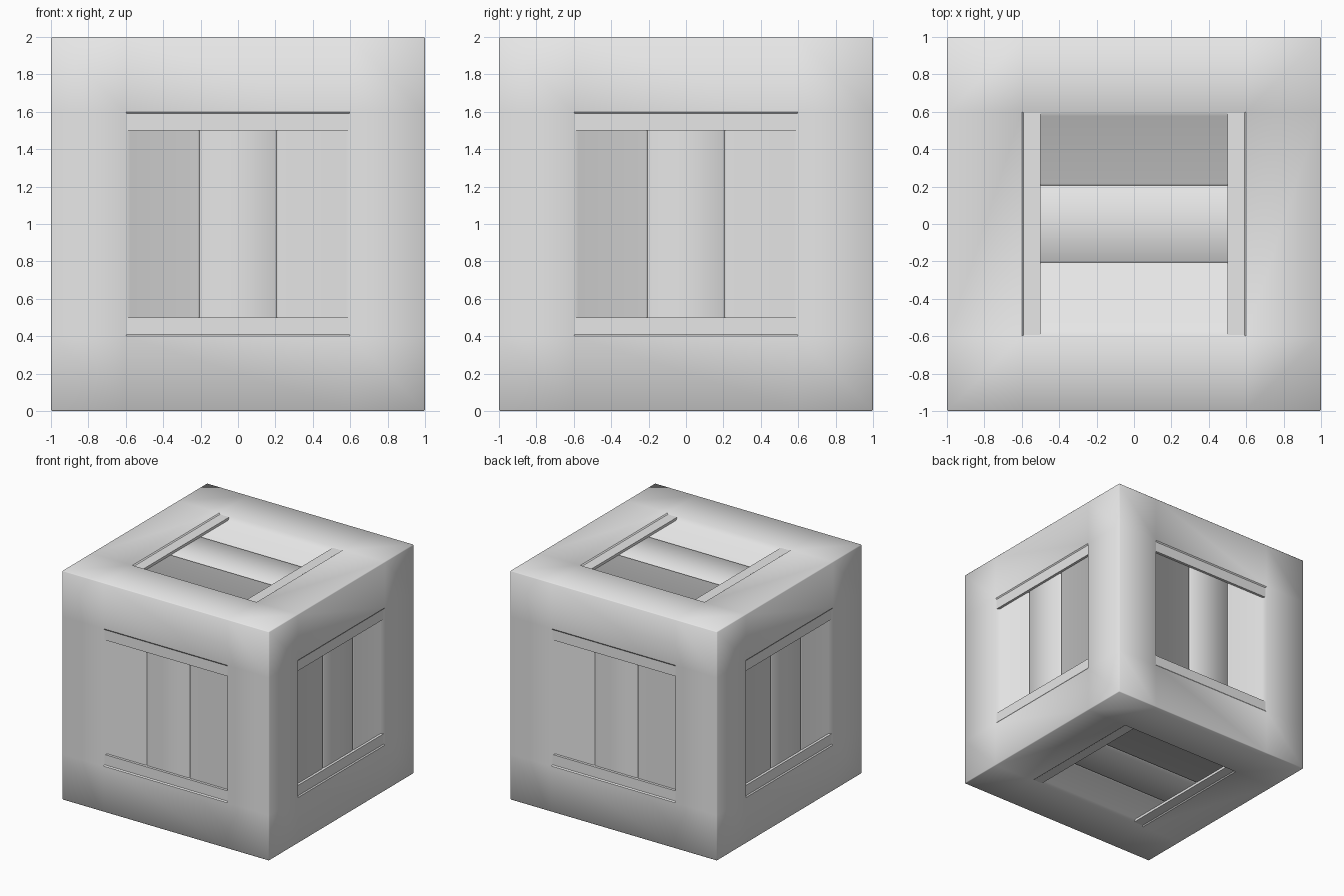
import bpy, bmesh, math
from mathutils import Matrix, Vector

if "Cube" in bpy.data.objects:
    bpy.data.objects.remove(bpy.data.objects["Cube"], do_unlink=True)

OPEN = 0.6       # half size of each recessed opening
DEPTH = 0.03     # depth of the planks
RAIL = 0.5       # inner edge of the end rails
RAIL_DEPTH = 0.008
SEAM = 0.207     # plank seam position
GROOVE = 0.009   # half width and depth of a seam

grey = bpy.data.materials.new("plain_grey")
grey.use_nodes = True
grey.diffuse_color = (0.8, 0.8, 0.8, 1)
grey.node_tree.nodes["Principled BSDF"].inputs["Base Color"].default_value = (0.8, 0.8, 0.8, 1)

X, Y, Z = Vector((1, 0, 0)), Vector((0, 1, 0)), Vector((0, 0, 1))
# Each side: across the planks, along the planks, outward
SIDES = {
    "front": (X, Z, -Y), "back": (X, Z, Y),
    "left": (Y, Z, X), "right": (Y, Z, -X),
    "top": (Y, X, Z), "bottom": (Y, X, -Z),
}


def finish(name, bm):
    bmesh.ops.recalc_face_normals(bm, faces=bm.faces)
    bmesh.ops.translate(bm, verts=bm.verts, vec=Z)
    mesh = bpy.data.meshes.new(name)
    bm.to_mesh(mesh)
    bm.free()
    mesh.materials.append(grey)
    obj = bpy.data.objects.new(name, mesh)
    bpy.context.collection.objects.link(obj)
    return obj


def strip(bm, points, a, b):
    """Bridge two lists of points with quads."""
    rows = [[bm.verts.new(place(p)) for p in points] for place in (a, b)]
    for i in range(len(points) - 1):
        bm.faces.new((rows[0][i], rows[0][i + 1], rows[1][i + 1], rows[1][i]))
    return rows


# Cube frame: narrow bevelled edges, cut around the six openings
body = bmesh.new()
bmesh.ops.create_cube(body, size=2)
bmesh.ops.bevel(body, geom=body.edges[:], offset=0.006, segments=1,
                affect='EDGES', profile=0.5)
for axis in (X, Y, Z):
    for s in (-OPEN, OPEN):
        bmesh.ops.bisect_plane(body, geom=body.verts[:] + body.edges[:] + body.faces[:],
                               plane_co=axis * s, plane_no=axis, dist=1e-5)
centres = [f for f in body.faces
           if sum(abs(c) < 0.01 for c in f.calc_center_median()) == 2]
bmesh.ops.delete(body, geom=centres, context='FACES_ONLY')

# Three planks with grooved seams and sloping side walls, on every side
foot = OPEN - 0.023
profile = [(-OPEN, 0), (-foot, -DEPTH)]
for s in (-SEAM, SEAM):
    profile += [(s - GROOVE, -DEPTH), (s, -DEPTH - GROOVE), (s + GROOVE, -DEPTH)]
profile += [(foot, -DEPTH), (OPEN, 0)]
for u, v, n in SIDES.values():
    strip(body, profile,
          lambda p: u * p[0] - v * OPEN + n * (1 + p[1]),
          lambda p: u * p[0] + v * OPEN + n * (1 + p[1]))
bmesh.ops.remove_doubles(body, verts=body.verts, dist=1e-4)
box = finish("planked_box", body)
bpy.ops.object.select_all(action='DESELECT')
box.select_set(True)
bpy.context.view_layer.objects.active = box
bpy.ops.object.shade_smooth_by_angle(angle=math.radians(60))

# Flat rails across the two plank ends of every side
section = [(RAIL, -DEPTH - 0.015), (RAIL, -RAIL_DEPTH),
           (OPEN - 0.01, -RAIL_DEPTH), (OPEN, 0), (OPEN, -DEPTH - 0.015)]
for name, (u, v, n) in SIDES.items():
    bm = bmesh.new()
    for s in (-1, 1):
        ends = strip(bm, section + section[:1],
                     lambda p: v * p[0] * s - u * OPEN + n * (1 + p[1]),
                     lambda p: v * p[0] * s + u * OPEN + n * (1 + p[1]))
        for row in ends:
            bm.faces.new(row[:-1])
    bmesh.ops.remove_doubles(bm, verts=bm.verts, dist=1e-5)
    finish(name + "_end_rails", bm)
